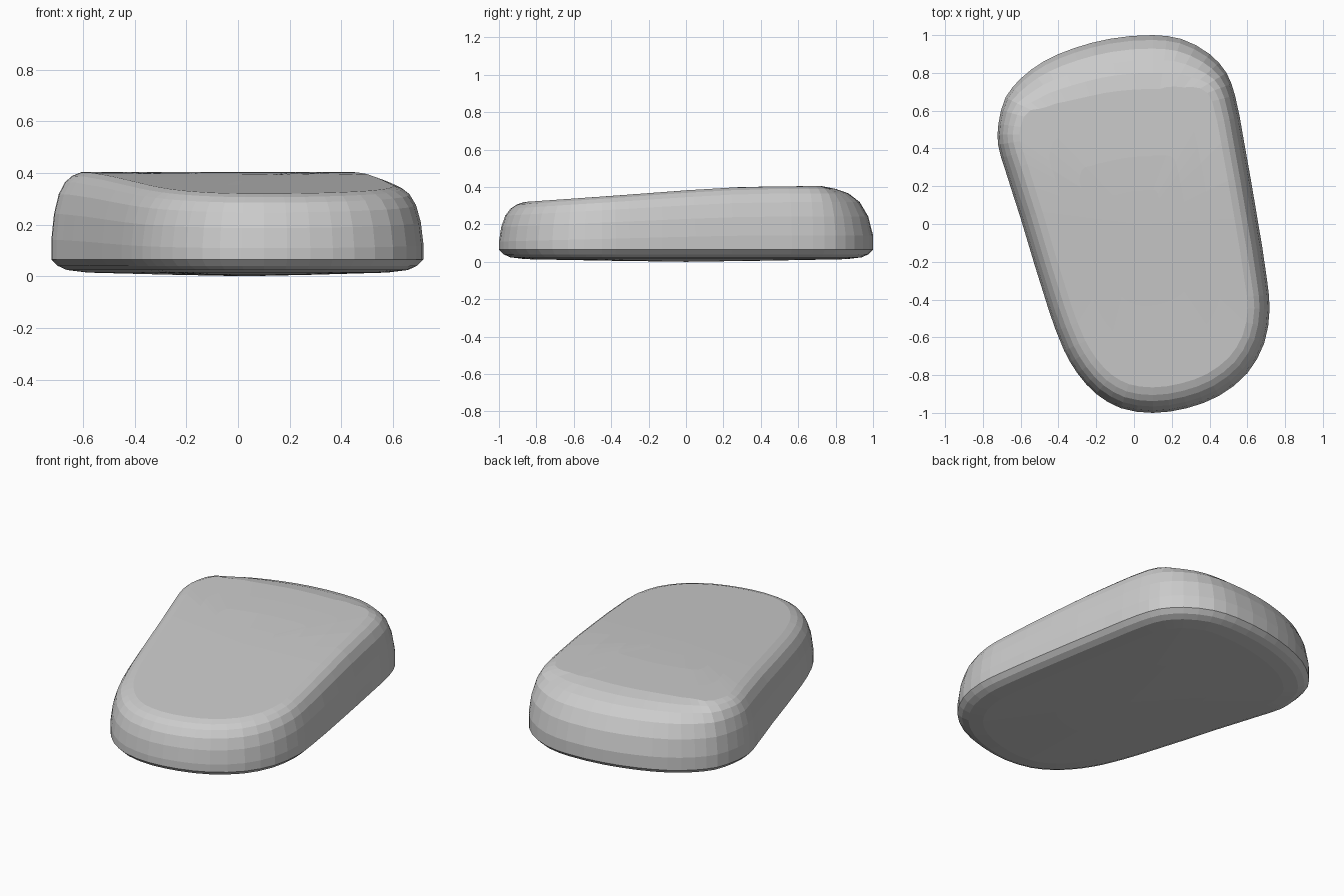
import bpy, bmesh
from mathutils import Vector

if "Cube" in bpy.data.objects:
    bpy.data.objects.remove(bpy.data.objects["Cube"])

# Footprint of the pebble at its widest level, clockwise from the back
OUTLINE = [(0.1, 1.0), (0.25, 0.98), (0.4, 0.9), (0.49, 0.8), (0.535, 0.68), (0.58, 0.45),
           (0.65, 0.05), (0.705, -0.3), (0.718, -0.45), (0.69, -0.63), (0.6, -0.79),
           (0.45, -0.91), (0.28, -0.975), (0.1, -1.0), (-0.07, -0.975), (-0.2, -0.9),
           (-0.3, -0.79), (-0.37, -0.67), (-0.45, -0.46), (-0.6, 0.03), (-0.68, 0.28),
           (-0.72, 0.42), (-0.718, 0.53), (-0.68, 0.67), (-0.6, 0.77), (-0.48, 0.86),
           (-0.32, 0.93), (-0.13, 0.98)]
# Lower edge: (inset, height); upper edge: (share of bevel width, share of top height)
LOWER = [(0.14, 0.014), (0.06, 0.024), (0.025, 0.04), (0.0, 0.065)]
UPPER = [(0.0, 0.35), (0.09, 0.6), (0.25, 0.79), (0.46, 0.905), (0.7, 0.965), (1.0, 1.0)]


def top_height(y):
    knots = [(-1.0, 0.31), (-0.86, 0.32), (-0.4, 0.352), (0.0, 0.382), (0.3, 0.4), (0.6, 0.404), (1.0, 0.404)]
    for (a, p), (b, q) in zip(knots, knots[1:]):
        if y <= b:
            return p + (q - p) * (y - a) / (b - a)
    return knots[-1][1]


def refine(pts):
    """Double the outline with smooth midpoints."""
    out, n = [], len(pts)
    for i in range(n):
        a, b, c, d = (pts[(i + k) % n] for k in (-1, 0, 1, 2))
        out += [b, (b + c) * 0.5 + ((c - b) * 0.0 + (b - a).normalized() * 0.06 * (c - b).length
                                    - (d - c).normalized() * 0.06 * (c - b).length)]
    return out


pts = refine([Vector(p) for p in OUTLINE])
n = len(pts)
normals = []
for i in range(n):
    t = pts[(i + 1) % n] - pts[i - 1]
    normals.append(Vector((-t.y, t.x)).normalized())
widths = [0.115 + 0.17 * max(0, m.y) ** 2 + 0.02 * max(0, -m.y) for m in normals]
centre = Vector((0.03, 0.0))

bm = bmesh.new()
rings = []


def add_ring(points, heights):
    rings.append([bm.verts.new((p.x, p.y, z)) for p, z in zip(points, heights)])


# Underside, rounded sides and sloping top as stacked rings
rim = [p - m * 0.14 for p, m in zip(pts, normals)]
add_ring([centre.lerp(p, 0.5) for p in rim], [0.006] * n)
for inset, z in LOWER:
    add_ring([p - m * inset for p, m in zip(pts, normals)], [z] * n)
for f, h in UPPER:
    ring = [p - m * w * f for p, m, w in zip(pts, normals, widths)]
    add_ring(ring, [h * top_height(p.y) for p in ring])
rim = ring
for s in (0.75, 0.5, 0.25):
    ring = [centre.lerp(p, s) for p in rim]
    add_ring(ring, [top_height(p.y) for p in ring])

for lo, hi in zip(rings, rings[1:]):
    for i in range(n):
        j = (i + 1) % n
        bm.faces.new((lo[i], lo[j], hi[j], hi[i]))
# Close the top and bottom with fans
for ring, z in ((rings[0], 0.0), (rings[-1], top_height(0.0))):
    c = bm.verts.new((centre.x, centre.y, z))
    for i in range(n):
        bm.faces.new((ring[i], ring[(i + 1) % n], c))
bmesh.ops.recalc_face_normals(bm, faces=bm.faces)

mesh = bpy.data.meshes.new("stone")
bm.to_mesh(mesh)
bm.free()
stone = bpy.data.objects.new("stone", mesh)
bpy.context.collection.objects.link(stone)
